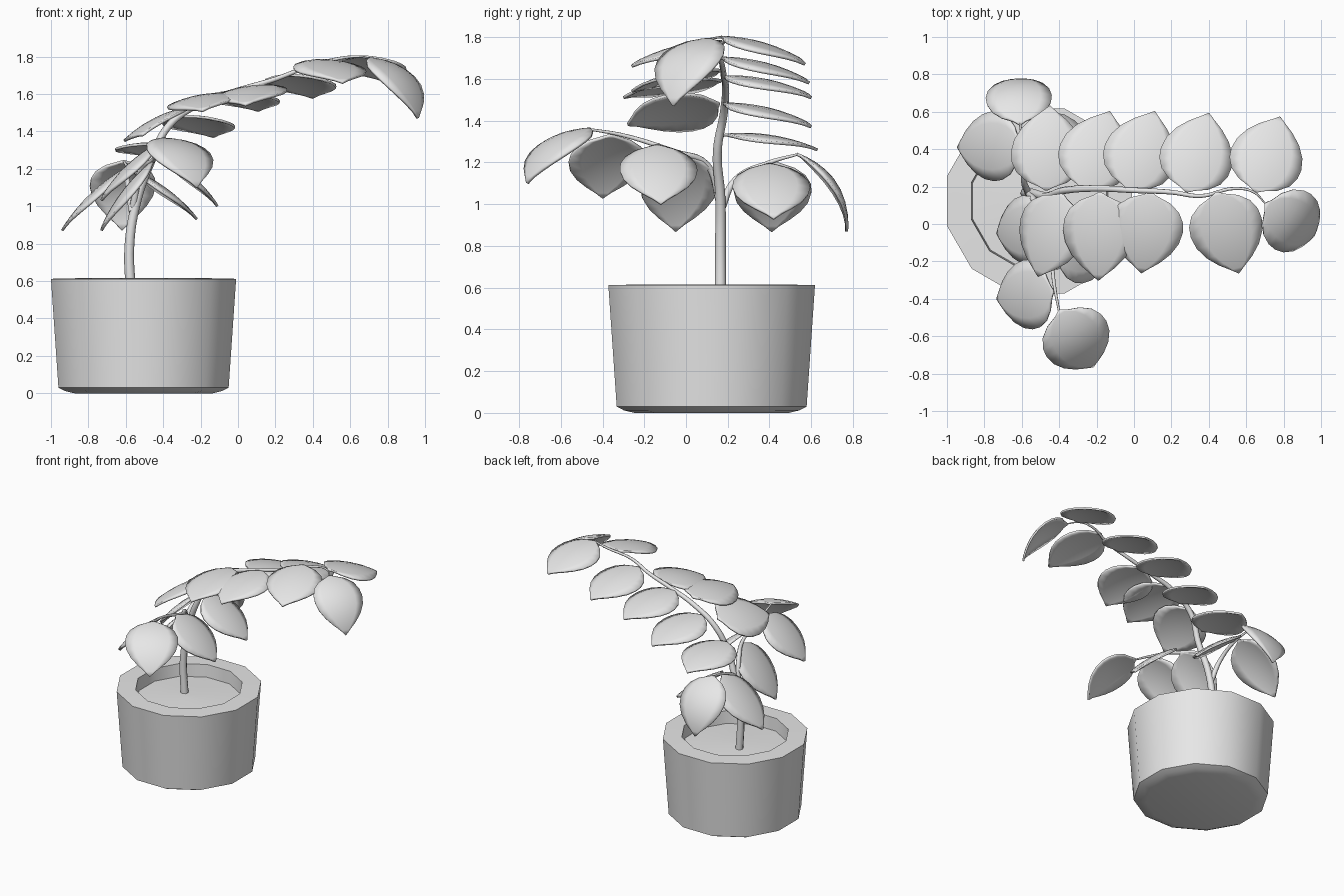
import bpy, bmesh, math
from mathutils import Vector

if "Cube" in bpy.data.objects:
    bpy.data.objects.remove(bpy.data.objects["Cube"], do_unlink=True)

grey = bpy.data.materials.new("plain_grey")
grey.use_nodes = True
grey.diffuse_color = (0.8, 0.8, 0.8, 1)
grey.node_tree.nodes["Principled BSDF"].inputs["Base Color"].default_value = (0.8, 0.8, 0.8, 1)


def add_mesh(name, bm, angle):
    bmesh.ops.recalc_face_normals(bm, faces=bm.faces)
    mesh = bpy.data.meshes.new(name)
    bm.to_mesh(mesh)
    bm.free()
    mesh.materials.append(grey)
    obj = bpy.data.objects.new(name, mesh)
    bpy.context.collection.objects.link(obj)
    bpy.ops.object.select_all(action='DESELECT')
    obj.select_set(True)
    bpy.context.view_layer.objects.active = obj
    bpy.ops.object.shade_smooth_by_angle(angle=math.radians(angle))
    return obj


def lathe(name, profile, centre, sides=12):
    """Turn a (flat radius, height) profile around a vertical axis."""
    bm = bmesh.new()
    half = math.pi / sides
    rings = []
    for r, z in profile:
        r /= math.cos(half)
        rings.append([bm.verts.new((centre[0] + r * math.cos(half * (2 * i + 1)),
                                    centre[1] + r * math.sin(half * (2 * i + 1)), z))
                      for i in range(sides)])
    for a, b in zip(rings, rings[1:]):
        for i in range(sides):
            j = (i + 1) % sides
            bm.faces.new((a[i], a[j], b[j], b[i]))
    bm.faces.new(rings[0])
    bm.faces.new(rings[-1])
    return add_mesh(name, bm, 35)


def stalk(name, points, thick, thin):
    """Tapered round stem through the given points."""
    curve = bpy.data.curves.new(name, 'CURVE')
    curve.dimensions = '3D'
    curve.bevel_depth = 1
    curve.bevel_resolution = 2
    curve.resolution_u = 6
    curve.use_fill_caps = True
    spline = curve.splines.new('BEZIER')
    spline.bezier_points.add(len(points) - 1)
    for i, (p, co) in enumerate(zip(spline.bezier_points, points)):
        p.co = co
        p.handle_left_type = p.handle_right_type = 'AUTO'
        p.radius = thick + (thin - thick) * i / (len(points) - 1)
    spline.use_smooth = True
    curve.materials.append(grey)
    obj = bpy.data.objects.new(name, curve)
    bpy.context.collection.objects.link(obj)


OUTLINE = [(0, .03), (.04, .2), (.1, .55), (.2, .83), (.32, .97), (.44, 1),
           (.58, .93), (.72, .74), (.84, .47), (.93, .2), (1, .01)]


def leaf(name, base, tip, width=0.39, arch=0.03, cup=0.03, up=(0, 0, 1)):
    """Arched, cupped leaf blade from its base to its pointed tip."""
    base, tip = Vector(base), Vector(tip)
    axis = tip - base
    side = axis.cross(Vector(up)).normalized()
    normal = side.cross(axis).normalized()
    bm = bmesh.new()
    rows = []
    for t, w in OUTLINE:
        row = []
        for k in range(-3, 4):
            u = k / 3 * w
            lift = arch * 4 * t * (1 - t) - cup * u * u
            row.append(bm.verts.new(base + axis * t + side * (u * width / 2) + normal * lift))
        rows.append(row)
    for a, b in zip(rows, rows[1:]):
        for k in range(6):
            bm.faces.new((a[k], a[k + 1], b[k + 1], b[k]))
    obj = add_mesh(name, bm, 60)
    solid = obj.modifiers.new("thickness", 'SOLIDIFY')
    solid.thickness = 0.014
    solid.offset = 0


# Pot and soil
POT = (-0.505, 0.123)
lathe("pot", [(.37, 0), (.42, .012), (.455, .03), (.495, .612), (.365, .615), (.355, .48)], POT)
lathe("soil", [(.36, .49), (.36, .52), (.18, .53), (.02, .535)], POT)

# Main stem and its two side branches
stalk("main_stem", [(-.57, .165, .5), (-.58, .165, .8), (-.54, .165, 1.03), (-.46, .15, 1.25),
                    (-.37, .18, 1.43), (-.2, .19, 1.55), (0, .18, 1.62), (.2, .17, 1.68),
                    (.36, .15, 1.74), (.54, .19, 1.79), (.64, .17, 1.8), (.71, .1, 1.79)], .028, .004)
stalk("front_branch", [(-.56, .165, 1.0), (-.52, .1, 1.19), (-.45, -.05, 1.25),
                       (-.43, -.3, 1.33), (-.4, -.47, 1.36)], .02, .006)
stalk("back_branch", [(-.565, .165, .97), (-.59, .24, 1.12), (-.59, .4, 1.2),
                      (-.61, .54, 1.24)], .02, .006)

# Back row of leaves along the main stem
back_row = [((-.47, .18, 1.33), (-.45, .63, 1.26)), ((-.27, .18, 1.48), (-.13, .6, 1.37)),
            ((-.03, .18, 1.61), (.11, .6, 1.51)), ((.28, .17, 1.7), (.4, .59, 1.58)),
            ((.65, .17, 1.8), (.78, .57, 1.67))]
for i, (base, tip) in enumerate(back_row):
    leaf(f"back_leaf_{i + 1}", base, tip)

# Front row of leaves along the main stem
front_row = [((-.38, .16, 1.48), (-.51, -.28, 1.38), (-.45, 0, .9)),
             ((-.18, .17, 1.59), (-.19, -.3, 1.51), (-.15, 0, 1)),
             ((.09, .17, 1.64), (.04, -.26, 1.54), (-.1, 0, 1)),
             ((.44, .17, 1.78), (.56, -.26, 1.66), (0, 0, 1))]
for i, (base, tip, up) in enumerate(front_row):
    leaf(f"front_leaf_{i + 1}", base, tip, up=up)

# Leaves hanging from the side branches
hanging = [((-.6, .42, 1.2), (-.94, .41, .87)), ((-.57, .4, 1.19), (-.22, .42, .93)),
           ((-.43, -.36, 1.33), (-.73, -.4, 1.03)), ((-.43, -.14, 1.28), (-.11, -.12, 1.0)),
           ((-.45, -.02, 1.24), (-.73, -.05, .87))]
for i, (base, tip) in enumerate(hanging):
    leaf(f"branch_leaf_{i + 1}", base, tip, width=0.37)

# Drooping end leaves
leaf("back_end_leaf", (-.61, .53, 1.24), (-.62, .77, .87), .35, .08)
leaf("front_end_leaf", (-.4, -.46, 1.36), (-.22, -.76, 1.1), .37, .07)
leaf("stem_end_leaf", (.7, .11, 1.79), (.96, -.06, 1.47), .35, .085)
